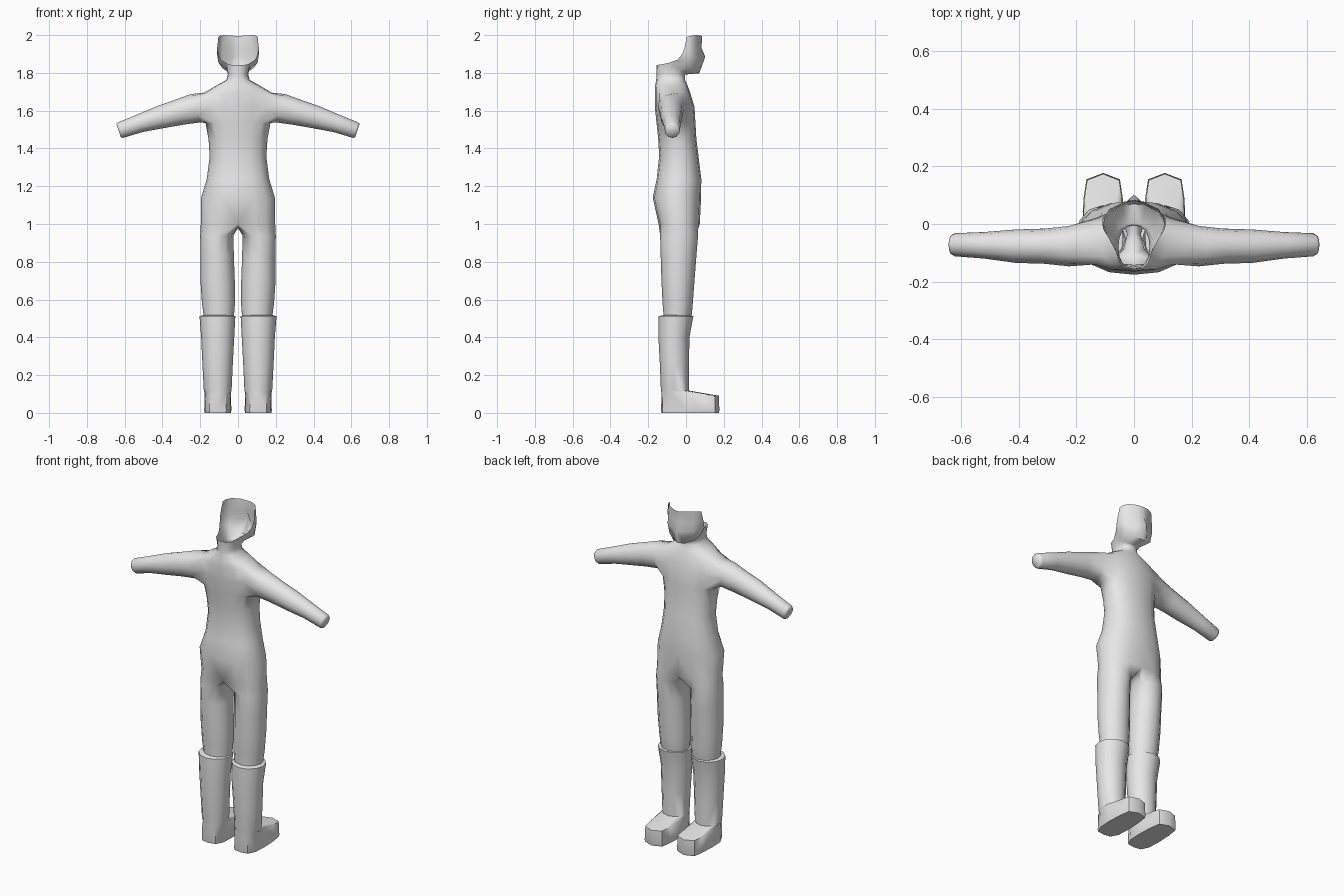
import bpy, bmesh, math

if "Cube" in bpy.data.objects:
    bpy.data.objects.remove(bpy.data.objects["Cube"], do_unlink=True)

grey = bpy.data.materials.new("plain grey")
grey.use_nodes = True
grey.diffuse_color = (0.8, 0.8, 0.8, 1)
grey.node_tree.nodes["Principled BSDF"].inputs["Base Color"].default_value = (0.8, 0.8, 0.8, 1)


def add_verts(bm, points):
    return [bm.verts.new(p) for p in points]


def strip(bm, a, b, closed=False, skip=()):
    """Join two equal rows of vertices with faces; shared vertices give triangles."""
    n = len(a)
    for i in range(n if closed else n - 1):
        if i in skip:
            continue
        k = (i + 1) % n
        face = list(dict.fromkeys((a[i], a[k], b[k], b[i])))
        if len(face) > 2:
            bm.faces.new(face)


def finish(name, bm, angle, mirror=False):
    bmesh.ops.delete(bm, geom=[v for v in bm.verts if not v.link_faces], context='VERTS')
    bmesh.ops.recalc_face_normals(bm, faces=bm.faces)
    mesh = bpy.data.meshes.new(name)
    bm.to_mesh(mesh)
    bm.free()
    mesh.materials.append(grey)
    ob = bpy.data.objects.new(name, mesh)
    bpy.context.collection.objects.link(ob)
    if mirror:
        mod = ob.modifiers.new("mirror", 'MIRROR')
        mod.merge_threshold = 0.0005
    bpy.ops.object.select_all(action='DESELECT')
    ob.select_set(True)
    bpy.context.view_layer.objects.active = ob
    bpy.ops.object.shade_smooth_by_angle(angle=math.radians(angle))
    return ob


def half_ring(z, back, front, rx):
    """Nine points from the back centre round the +x side to the front centre."""
    cy, ry = (back + front) / 2, (front - back) / 2
    pts = []
    for j in range(9):
        a = math.radians(-90 + 22.5 * j)
        x = 0 if j in (0, 8) else rx * math.cos(a) ** 0.85
        s = math.sin(a)
        pts.append((x, cy + ry * math.copysign(abs(s) ** 0.9, s), z))
    return pts


def leg_ring(z, x0, x1, y0, y1):
    """Twelve points round a leg, index 4 pointing outwards."""
    pts = []
    for k in range(12):
        a = math.radians(-120 + 30 * k)
        pts.append(((x0 + x1) / 2 + (x1 - x0) / 2 * math.cos(a),
                    (y0 + y1) / 2 + (y1 - y0) / 2 * math.sin(a), z))
    return pts


# ---- Body: one half, mirrored ----
bm = bmesh.new()
# z, back y, front y, half width
torso = [(1.00, -.145, .073, .197), (1.14, -.176, .080, .195), (1.24, -.155, .081, .165),
         (1.36, -.142, .066, .150), (1.45, -.147, .055, .156), (1.535, -.156, .050, .172),
         (1.62, -.165, .045, .180), (1.695, -.165, .022, .180), (1.735, -.163, .008, .112),
         (1.762, -.158, -.005, .062), (1.79, -.155, -.004, .054)]
rows = [add_verts(bm, half_ring(*r)) for r in torso]
for i in range(len(rows) - 1):
    strip(bm, rows[i], rows[i + 1], skip=range(2, 6) if i in (5, 6) else ())

# Arm grows out of the opening in the side of the torso
low, mid, top = rows[5:8]
loop = low[2:7] + [mid[6]] + top[6:1:-1] + [mid[2]]
for cx, cy, cz, ry, rz in [(.225, -.077, 1.613, .070, .075), (.31, -.077, 1.592, .061, .066),
                           (.41, -.077, 1.566, .058, .058), (.52, -.074, 1.533, .046, .046),
                           (.622, -.072, 1.497, .040, .041), (.632, -.072, 1.494, .034, .035)]:
    ring = []
    for k in range(12):
        a = math.radians(210 + 30 * k)
        dz = rz * math.sin(a)
        ring.append((cx + 0.33 * dz, cy + ry * math.cos(a), cz + dz))
    ring = add_verts(bm, ring)
    strip(bm, loop, ring, closed=True)
    loop = ring
bm.faces.new(loop)

# Leg grows from the hip row plus the crotch line
loop = rows[0] + add_verts(bm, [(0, .035, .985), (0, -.035, .978), (0, -.105, .985)])
for r in [(.94, .024, .200, -.137, .064), (.83, .022, .199, -.134, .055),
          (.70, .017, .199, -.130, .045), (.58, .016, .191, -.124, .036),
          (.53, .020, .184, -.120, .032), (.46, .025, .180, -.120, .018)]:
    ring = add_verts(bm, leg_ring(*r))
    strip(bm, loop, ring, closed=True)
    loop = ring

# Neck top and open-backed face shell
neck = add_verts(bm, [(0, -.157, 1.842), (.030, -.154, 1.842), (.052, -.132, 1.845),
                      (.063, -.095, 1.852), (.064, -.060, 1.838), (.060, -.032, 1.818),
                      (.048, -.012, 1.802), (.025, -.002, 1.795), (0, .002, 1.792)])
strip(bm, rows[-1], neck)
jaw = add_verts(bm, [(.090, -.045, 1.870), (.104, .000, 1.855), (.083, .038, 1.825),
                     (.040, .063, 1.803), (0, .070, 1.798)])
strip(bm, neck[3:], [neck[3]] + jaw)
face_rows = [
    [(.106, -.020, 1.900), (.110, .012, 1.895), (.085, .052, 1.885), (.030, .074, 1.878), (0, .102, 1.885)],
    [(.109, -.006, 1.940), (.110, .018, 1.935), (.083, .052, 1.930), (.032, .070, 1.925), (0, .083, 1.930)],
    [(.104, .004, 1.990), (.100, .024, 1.996), (.078, .052, 2.0), (.036, .076, 1.998), (0, .084, 1.994)],
]
prev = jaw
for pts in face_rows:
    row = add_verts(bm, pts)
    strip(bm, prev, row)
    prev = row
finish("body", bm, 70, mirror=True)

# ---- Boots ----
# Sole outline from heel to toe on one side, relative to the boot centre
sole = [(0, -.132), (.045, -.125), (.068, -.080), (.072, .000), (.068, .090), (.058, .155), (0, .177)]
outline = sole + [(-x, y) for x, y in sole[-2:0:-1]]


def boot_ring(z, x0, x1, y0, y1):
    """Twelve points starting at the heel centre."""
    pts = leg_ring(z, x0, x1, y0, y1)
    return pts[1:] + pts[:1]


for side, name in ((1, "left_boot"), (-1, "right_boot")):
    bm = bmesh.new()
    rings = [boot_ring(*r) for r in [(.518, .030, .180, -.118, .018), (.512, .014, .204, -.145, .039),
                                     (.40, .020, .195, -.146, .018), (.25, .028, .188, -.138, .016),
                                     (.118, .034, .181, -.133, .016)]]
    cx = .107
    rings.append([(cx + x * .96, y * .98, .105 - max(y, 0) * .08) for x, y in outline])
    rings.append([(cx + x, y, .012) for x, y in outline])
    rings.append([(cx + x * .96, y * .98, 0) for x, y in outline])
    loops = [add_verts(bm, [(side * x, y, z) for x, y, z in r]) for r in rings]
    for a, b in zip(loops, loops[1:]):
        strip(bm, a, b, closed=True)
    bm.faces.new(loops[-1])
    finish(name, bm, 50)
